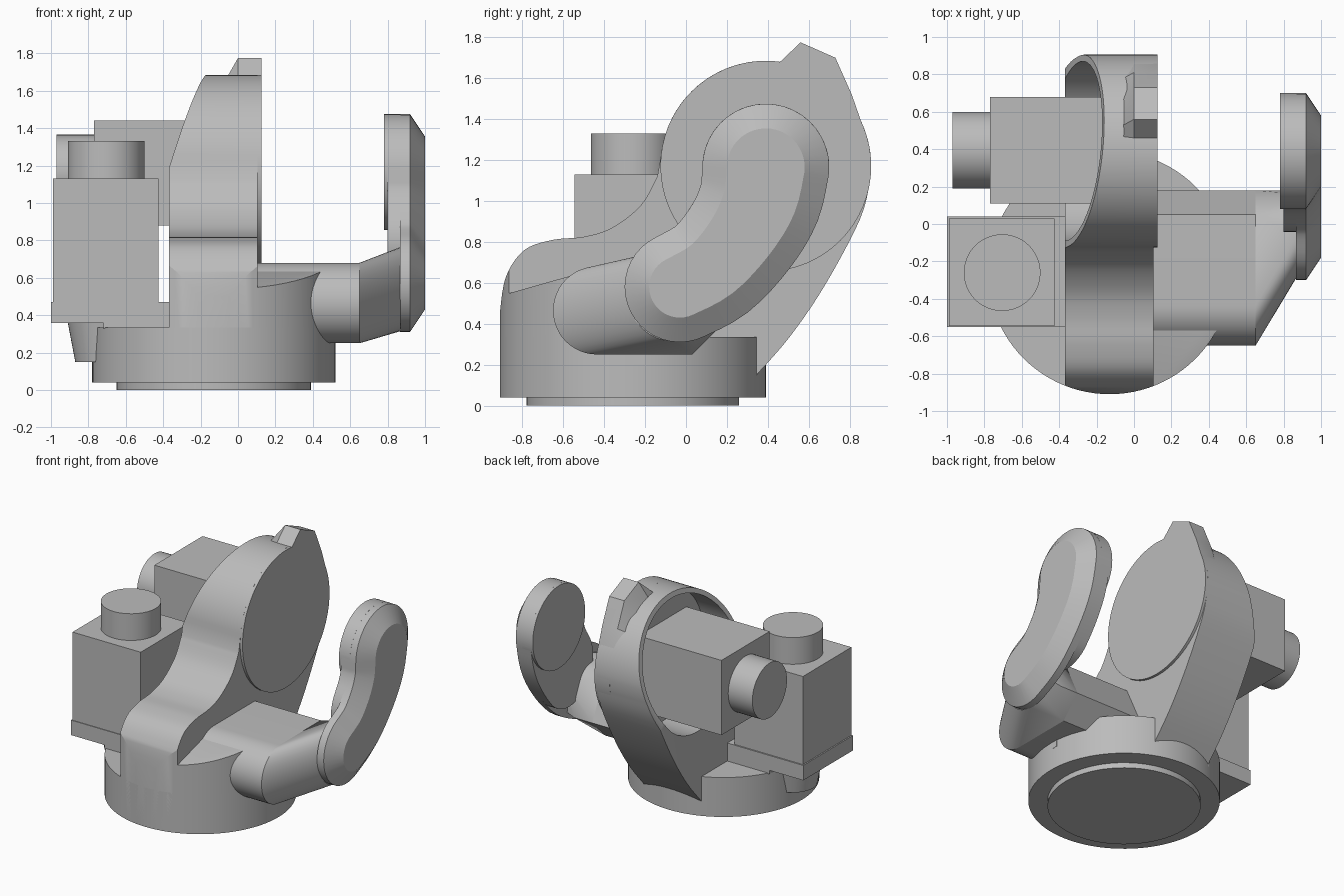
import bpy, bmesh, math
from mathutils import Vector

cube = bpy.data.objects.get("Cube")
if cube:
    bpy.data.objects.remove(cube, do_unlink=True)

grey = bpy.data.materials.new("plain grey")
grey.use_nodes = True
COLOUR = (0.5, 0.5, 0.5, 1)
grey.diffuse_color = COLOUR
grey.node_tree.nodes["Principled BSDF"].inputs["Base Color"].default_value = COLOUR


def finish(name, bm):
    bmesh.ops.recalc_face_normals(bm, faces=bm.faces)
    mesh = bpy.data.meshes.new(name)
    bm.to_mesh(mesh)
    bm.free()
    mesh.materials.append(grey)
    ob = bpy.data.objects.new(name, mesh)
    bpy.context.collection.objects.link(ob)
    return ob


def loft(name, rings):
    bm = bmesh.new()
    loops = [[bm.verts.new(p) for p in ring] for ring in rings]
    for a, b in zip(loops, loops[1:]):
        for i in range(len(a)):
            bm.faces.new((a[i - 1], a[i], b[i], b[i - 1]))
    bm.faces.new(loops[0])
    bm.faces.new(loops[-1])
    return finish(name, bm)


def ring_x(pts, x):
    return [(x, y, z) for y, z in pts]


def ring_z(pts, z):
    return [(x, y, z) for x, y in pts]


def prism_x(name, pts, a, b):
    return loft(name, [ring_x(pts, a), ring_x(pts, b)])


def prism_z(name, pts, a, b):
    return loft(name, [ring_z(pts, a), ring_z(pts, b)])


def arc(c, r, start=0, end=360, n=64):
    steps = n if end - start == 360 else n + 1
    return [(c[0] + r * math.cos(t), c[1] + r * math.sin(t))
            for t in (math.radians(start + (end - start) * i / n) for i in range(steps))]


def spline(pts, n=5):
    p = [Vector(q) for q in [pts[0], *pts, pts[-1]]]
    out = []
    for a, b, c, d in zip(p, p[1:], p[2:], p[3:]):
        for i in range(n):
            t = i / n
            out.append(0.5 * (2 * b + (c - a) * t + (2 * a - 5 * b + 4 * c - d) * t ** 2
                              + (3 * b - a - 3 * c + d) * t ** 3))
    return [tuple(v) for v in out] + [pts[-1]]


def box(name, lo, hi):
    pts = [(lo[0], lo[1]), (hi[0], lo[1]), (hi[0], hi[1]), (lo[0], hi[1])]
    return prism_z(name, pts, lo[2], hi[2])


def boolean(ob, cutter, operation):
    mod = ob.modifiers.new("cut", "BOOLEAN")
    mod.object, mod.operation, mod.solver = cutter, operation, "EXACT"
    bpy.context.view_layer.objects.active = ob
    bpy.ops.object.modifier_apply(modifier="cut")
    bpy.data.objects.remove(cutter, do_unlink=True)


def hull(name, points):
    bm = bmesh.new()
    for p in points:
        bm.verts.new(p)
    res = bmesh.ops.convex_hull(bm, input=bm.verts)
    bmesh.ops.delete(bm, geom=list({v for v in res["geom_interior"]
                                    if isinstance(v, bmesh.types.BMVert)}), context="VERTS")
    return finish(name, bm)


def front_trim():
    # D-shaped column that rounds a part's front to match the drum
    pts = arc(AXIS, DRUM_R, 180, 360, 48) + [(AXIS[0] + DRUM_R, 1.3), (AXIS[0] - DRUM_R, 1.3)]
    return prism_z("trim", pts, 0.04, 2)


AXIS, DRUM_R = (-0.13, -0.26), 0.65
HEAD, HEAD_R = (0.39, 1.17), 0.515

# Round base
parts = [prism_z("base_disc", arc(AXIS, 0.52), 0, 0.05),
         prism_z("turret_drum", arc(AXIS, DRUM_R, n=96), 0.04, 0.335)]

# Upright column with a round head
front = spline([(-0.91, 0.45), (-0.88, 0.63), (-0.79, 0.76), (-0.65, 0.81), (-0.5, 0.825),
                (-0.36, 0.87), (-0.22, 0.98), (-0.14, 1.12)])
back = spline([(0.9, 1.1), (0.85, 0.91), (0.68, 0.59), (0.51, 0.34), (0.345, 0.15)])
head_arc = arc(HEAD, HEAD_R, 0, 174, 48)[::-1]
column = prism_x("column", [(-0.91, 0.05)] + front + head_arc + back + [(0.34, 0.05)], -0.37, 0.105)
boolean(column, front_trim(), "INTERSECT")

# Tilted opening on the head, then its hollow
bm = bmesh.new()
bm.from_mesh(column.data)
cut = bmesh.ops.bisect_plane(bm, geom=bm.verts[:] + bm.edges[:] + bm.faces[:],
                             plane_co=(-0.27, 0.91, 1.17), plane_no=(-1, 0.1, 0.3),
                             clear_outer=True)
edges = [e for e in cut["geom_cut"] if isinstance(e, bmesh.types.BMEdge)]
bmesh.ops.holes_fill(bm, edges=edges)
bmesh.ops.recalc_face_normals(bm, faces=bm.faces)
bm.to_mesh(column.data)
bm.free()
boolean(column, prism_x("hollow", arc(HEAD, 0.48), -0.8, -0.08), "DIFFERENCE")
parts += [column, prism_x("head_disc", arc(HEAD, HEAD_R), 0, 0.125)]

# Stop ridge on the head rim
rim = [(0.46, 1.68), (0.56, 1.775), (0.73, 1.70), (0.81, 1.52), (0.88, 1.32), (0.905, 1.17), (0.6, 1.3)]
centre = Vector(HEAD)
foot = [tuple(centre + (Vector(p) - centre).normalized() * min(0.505, (Vector(p) - centre).length))
        for p in rim]
parts.append(loft("head_ridge", [ring_x(foot, -0.06), ring_x(rim, 0), ring_x(rim, 0.125)]))

# Sloped shoulder in front of the side bar
shoulder = prism_x("shoulder", [(-0.95, 0.2), (-0.95, 0.525), (-0.42, 0.675), (-0.2, 0.68), (-0.2, 0.2)],
                   0.09, 0.6)
boolean(shoulder, front_trim(), "INTERSECT")
parts.append(shoulder)

# Side bar and its angled end
bar = arc((-0.435, 0.465), 0.215, 90, 270, 24) + [(0.03, 0.25), (0.18, 0.4), (0.05, 0.68)]
parts.append(prism_x("side_bar", bar, 0.09, 0.65))
end = arc((-0.06, 0.54), 0.225, n=32) + [(0.05, 0.68), (0.17, 0.42)]
parts.append(hull("bar_end", ring_x(bar, 0.65) + ring_x(end, 0.87)
                  + ring_x([(0.05, 0.68), (0.18, 0.4)], 0.8)))


def capsule(path, inset=0):
    # Outline around a bent path whose radius varies; path holds (y, z, radius)
    left, right = [], []
    for i, (y, z, r) in enumerate(path):
        a, b = path[max(i - 1, 0)], path[min(i + 1, len(path) - 1)]
        ang = math.degrees(math.atan2(b[1] - a[1], b[0] - a[0]))
        r -= inset
        if i == 0:
            start = arc((y, z), r, ang + 90, ang + 270, 20)
        elif i == len(path) - 1:
            tip = arc((y, z), r, ang - 90, ang + 90, 20)
        else:
            right += arc((y, z), r, ang - 90, ang - 89, 1)[:1]
            left += arc((y, z), r, ang + 90, ang + 91, 1)[:1]
    return start + right + tip + left[::-1]


# Bent support finger with a chamfered outer face
path = spline([(-0.03, 0.58, 0.27), (0.13, 0.67, 0.275), (0.27, 0.83, 0.285),
               (0.36, 1.0, 0.3), (0.39, 1.165, 0.31)], 4)
full, inner = capsule(path), capsule(path, 0.12)
parts += [loft("finger", [ring_x(full, 0.865), ring_x(full, 0.92), ring_x(inner, 1.0)]),
          prism_x("finger_back", capsule(path[7:]), 0.8, 0.87),
          prism_x("finger_pad", arc((0.39, 1.165), 0.31), 0.78, 0.87)]

# Head motor, lying on its side
parts += [box("head_motor", (-0.77, 0.11, 0.88), (-0.07, 0.68, 1.44)),
          prism_x("head_motor_cap", arc((0.395, 1.16), 0.205, n=48), -0.97, -0.76)]

# Turret motor, standing on a flange
MOTOR = (-0.705, -0.26)
parts += [box("turret_motor", (-0.99, -0.545, 0.46), (-0.425, 0.03, 1.13)),
          box("motor_flange", (-1.0, -0.55, 0.358), (-0.36, 0.04, 0.47)),
          box("flange_foot", (-0.72, -0.55, 0.33), (-0.36, 0.04, 0.36)),
          prism_z("turret_motor_cap", arc(MOTOR, 0.205, n=48), 1.12, 1.33),
          loft("motor_spigot", [ring_z(arc(MOTOR, 0.165, n=48), 0.15),
                                ring_z(arc(MOTOR, 0.205, n=48), 0.36)])]

# Smooth curved walls while keeping edges sharp
bpy.ops.object.select_all(action="DESELECT")
for ob in parts:
    ob.select_set(True)
bpy.context.view_layer.objects.active = parts[0]
bpy.ops.object.shade_smooth_by_angle(angle=math.radians(25))
